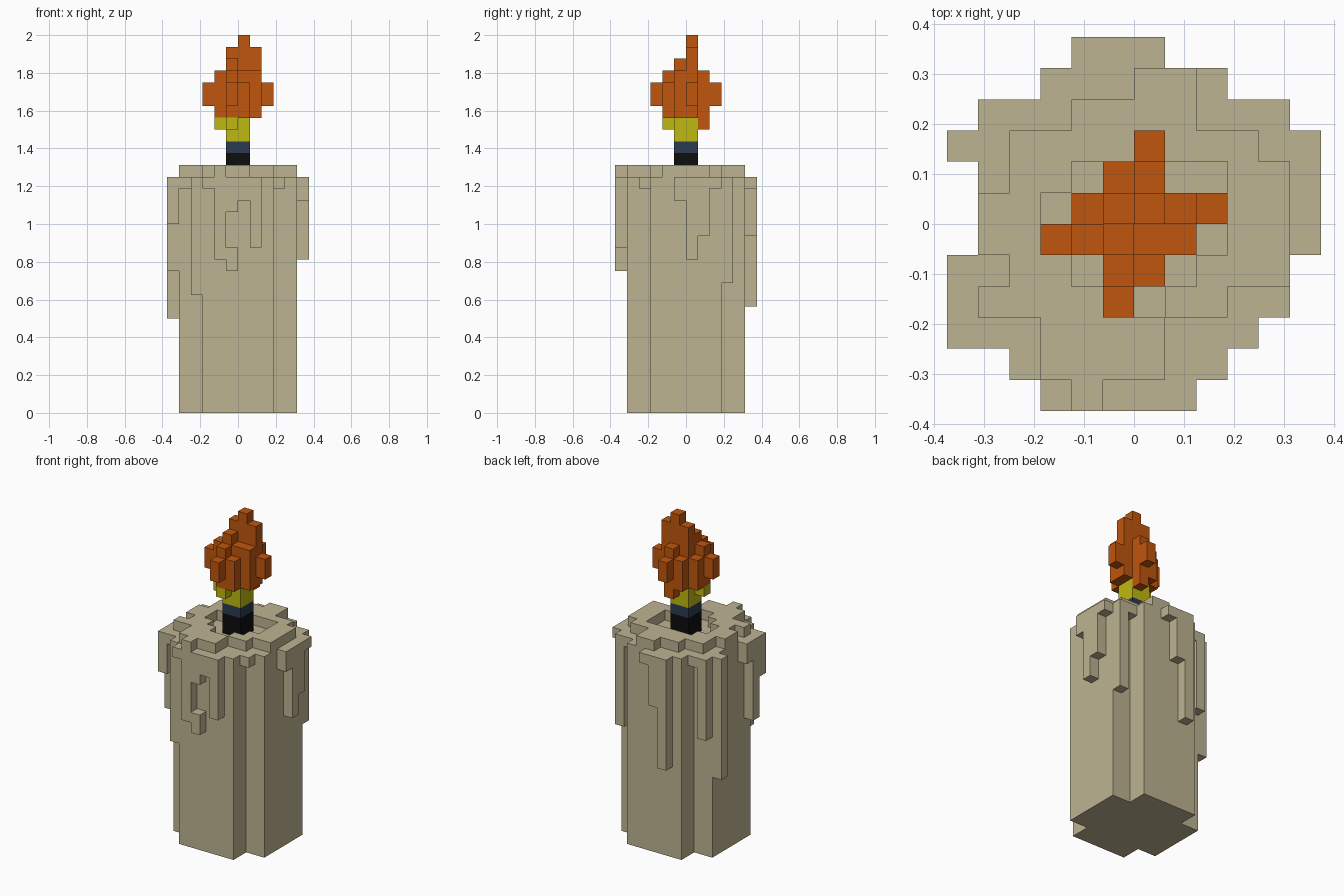
import bpy
import bmesh
from mathutils import Vector

default_cube = bpy.data.objects.get("Cube")
if default_cube:
    bpy.data.objects.remove(default_cube, do_unlink=True)

UNIT = 1 / 16  # edge length of one block


def make_material(name, rgb):
    material = bpy.data.materials.new(name)
    material.use_nodes = True
    color = (*rgb, 1)
    material.diffuse_color = color
    shader = material.node_tree.nodes["Principled BSDF"]
    shader.inputs["Base Color"].default_value = color
    shader.inputs["Roughness"].default_value = 0.9
    return material


def box(x_range, y_range, z_range):
    """Every block cell inside a box."""
    return {(x, y, z)
            for x in range(*x_range)
            for y in range(*y_range)
            for z in range(*z_range)}


def column(x, y, bottom, top):
    return box((x, x + 1), (y, y + 1), (bottom, top))


def slab(rows, first_y, bottom, top):
    """Stack of x ranges, one for each row going back from first_y."""
    cells = set()
    for y, x_range in enumerate(rows, first_y):
        cells |= box(x_range, (y, y + 1), (bottom, top))
    return cells


def build_blocks(name, cells, material):
    """Skin a set of cells with its exposed faces and merge the flat areas."""
    bm = bmesh.new()
    for cell in cells:
        center = Vector(cell) + Vector((0.5, 0.5, 0.5))
        for axis in range(3):
            for sign in (-1, 1):
                normal = Vector((0, 0, 0))
                normal[axis] = sign
                neighbour = tuple(int(c + n) for c, n in zip(cell, normal))
                if neighbour in cells:
                    continue
                side = Vector((0, 0, 0))
                side[(axis + 1) % 3] = 0.5
                up = normal.cross(side)
                middle = center + normal * 0.5
                corners = (-side - up, side - up, side + up, up - side)
                bm.faces.new([bm.verts.new((middle + c) * UNIT) for c in corners])
    bmesh.ops.remove_doubles(bm, verts=bm.verts, dist=UNIT / 100)
    bmesh.ops.dissolve_limit(bm, angle_limit=0.01, verts=bm.verts, edges=bm.edges)
    mesh = bpy.data.meshes.new(name)
    bm.to_mesh(mesh)
    bm.free()
    mesh.materials.append(material)
    obj = bpy.data.objects.new(name, mesh)
    bpy.context.collection.objects.link(obj)
    return obj


wax = make_material("beige wax", (0.515, 0.456, 0.288))
char = make_material("charred black", (0.004, 0.004, 0.004))
blue = make_material("dark blue", (0.025, 0.042, 0.084))
yellow = make_material("glow yellow", (0.515, 0.485, 0.005))
orange = make_material("flame orange", (0.527, 0.093, 0.004))

# Candle shaft with notched corners
WIDE, NARROW = (-5, 5), (-3, 3)
SHOULDER, RIM, TOP = 19, 20, 21
candle = box(WIDE, NARROW, (0, RIM)) | box(NARROW, WIDE, (0, RIM))

# Overhanging shoulder
shoulder_rows = [(-3, 2), (-4, 3), (-6, 4), (-6, 5), (-6, 5), (-5, 6),
                 (-5, 6), (-5, 6), (-6, 6), (-5, 5), (-3, 3), (-2, 1)]
candle |= slab(shoulder_rows, -6, SHOULDER, RIM)

# Raised rim around a shallow melted pool
rim_rows = [(-2, -1), (-3, 1), (-3, 1), (-5, 3), (-4, 5), (-5, 5),
            (-5, 5), (-4, 5), (-4, 4), (-2, 2), (0, 2)]
pool_rows = [(-1, 1), (-2, 2), (-3, 3), (-3, 3), (-2, 3)]
candle |= slab(rim_rows, -6, RIM, TOP) - slab(pool_rows, -3, RIM, TOP)

# Wax drips: position and lower end
drips = [
    (-2, -6, 13), (-1, -6, 17), (0, -6, 18), (1, -6, 14),  # front
    (5, -1, 18), (5, 0, 13), (5, 1, 15),                   # +x side
    (-2, 5, 9), (-1, 5, 15),                               # back
    (-6, -4, 16), (-6, -3, 12), (-6, -2, 18), (-6, 2, 8),  # -x side
    (4, 3, 11), (-5, 3, 12), (-4, -5, 10),                 # corners
]
for x, y, bottom in drips:
    candle |= column(x, y, bottom, RIM)
candle |= column(-1, -6, 12, 14)  # hooked end of the front drip
build_blocks("candle_wax", candle, wax)

# Wick
CORE = (-1, 1)
build_blocks("wick", box(CORE, CORE, (RIM, 22)), char)
build_blocks("wick_tip", box(CORE, CORE, (22, 23)), blue)

# Yellow flame base
glow = box(CORE, CORE, (23, 25))
glow |= column(-2, -1, 24, 25) | column(-1, -2, 24, 25)
build_blocks("flame_base", glow, yellow)

# Flame core, inner ring and outer tongues
flame = column(0, 1, 24, 25)
inner = [
    (0, 0, 32), (-1, 0, 31), (-1, -1, 30), (0, -1, 29),
    (1, 0, 31), (1, -1, 29), (-2, 0, 28), (-2, -1, 29),
    (-1, 1, 28), (0, 1, 29), (-1, -2, 29), (0, -2, 28),
]
for x, y, top in inner:
    flame |= column(x, y, 25, top)
for x, y in [(2, 0), (-3, -1), (0, 2), (-1, -3)]:
    flame |= column(x, y, 26, 28)
build_blocks("flame", flame, orange)
